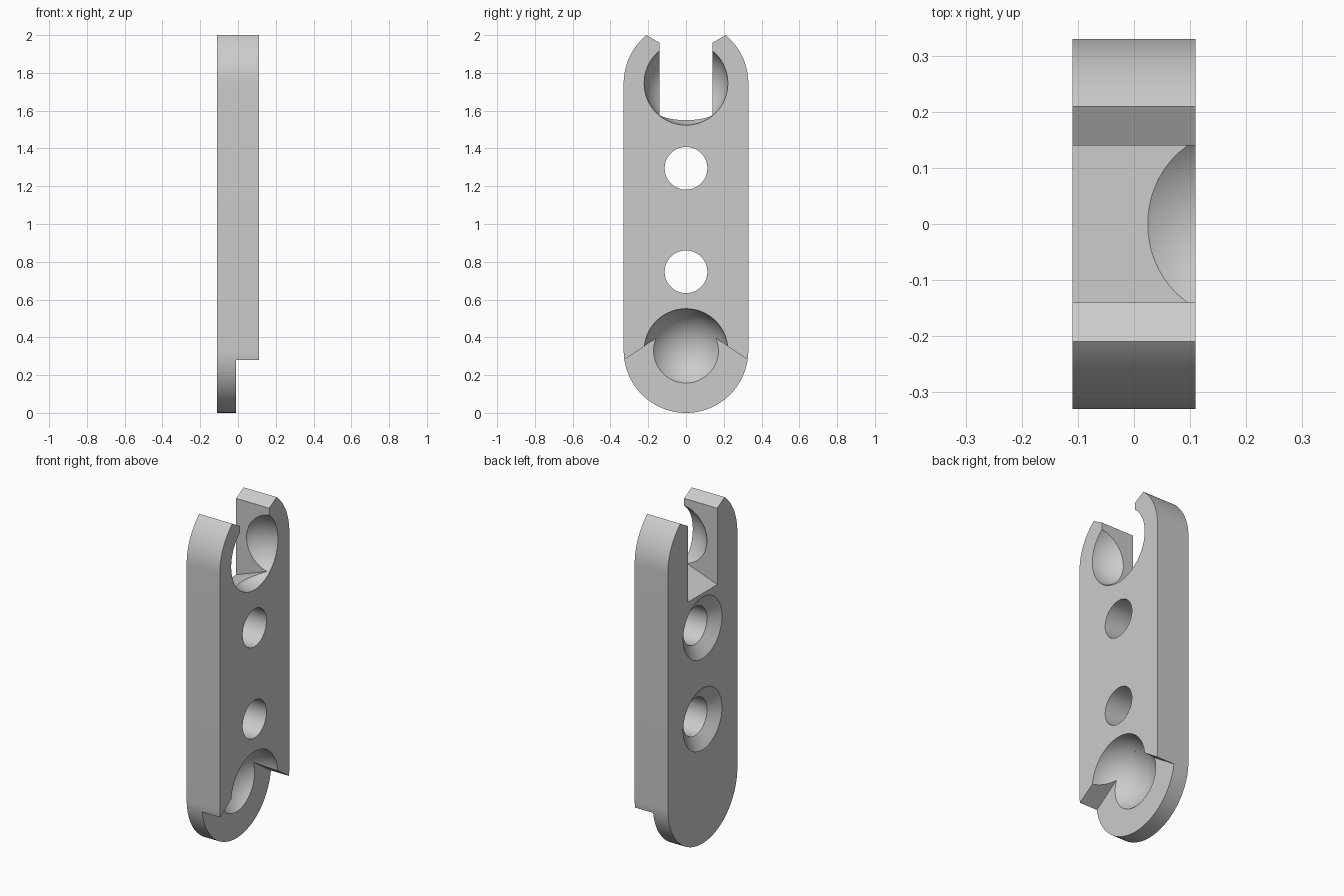
import bpy, bmesh, math
from mathutils import Matrix

if "Cube" in bpy.data.objects:
    bpy.data.objects.remove(bpy.data.objects["Cube"])

HALF_T, R = 0.11, 0.33           # half thickness, end radius
Z_LOW, Z_TOP = 0.33, 1.745       # centres of the rounded ends

grey = bpy.data.materials.new("light grey")
grey.diffuse_color = (0.6, 0.6, 0.6, 1)
grey.use_nodes = True
grey.node_tree.nodes["Principled BSDF"].inputs["Base Color"].default_value = grey.diffuse_color


def add_object(name, bm):
    bmesh.ops.recalc_face_normals(bm, faces=bm.faces)
    mesh = bpy.data.meshes.new(name)
    bm.to_mesh(mesh)
    bm.free()
    mesh.materials.append(grey)
    ob = bpy.data.objects.new(name, mesh)
    bpy.context.collection.objects.link(ob)
    return ob


def prism(name, points, depth):
    """Extrude a closed outline of 3D points along the depth vector."""
    bm = bmesh.new()
    face = bm.faces.new([bm.verts.new(p) for p in points])
    ext = bmesh.ops.extrude_face_region(bm, geom=[face])
    moved = [v for v in ext["geom"] if isinstance(v, bmesh.types.BMVert)]
    bmesh.ops.translate(bm, verts=moved, vec=depth)
    return add_object(name, bm)


def lathe_x(name, profile, z, n=64):
    """Solid of revolution about the x axis at height z, from (x, radius) pairs."""
    bm = bmesh.new()
    rings = [[bm.verts.new((x, r * math.cos(2 * math.pi * i / n),
                            z + r * math.sin(2 * math.pi * i / n)))
              for i in range(n)] for x, r in profile]
    for a, b in zip(rings, rings[1:]):
        for i in range(n):
            j = (i + 1) % n
            bm.faces.new((a[i], a[j], b[j], b[i]))
    bm.faces.new(rings[0])
    bm.faces.new(rings[-1])
    return add_object(name, bm)


def ball(name, z):
    bm = bmesh.new()
    place = Matrix.Translation((0.132, 0, z)) @ Matrix.Rotation(math.pi / 2, 4, 'Y')
    bmesh.ops.create_uvsphere(bm, u_segments=64, v_segments=40, radius=0.223, matrix=place)
    return add_object(name, bm)


# Link plate with rounded ends
N = 48
outline = [(-HALF_T, R * math.cos(math.pi * i / N), Z_TOP + R * math.sin(math.pi * i / N))
           for i in range(N + 1)]
outline += [(-HALF_T, -R * math.cos(math.pi * i / N), Z_LOW - R * math.sin(math.pi * i / N))
            for i in range(N + 1)]
plate = prism("link_plate", outline, (2 * HALF_T, 0, 0))

cutters = []
# Ball sockets at both ends
cutters += [ball("socket_cutter", z) for z in (Z_LOW, Z_TOP)]
# Countersunk screw holes
for z in (0.747, 1.295):
    cutters.append(lathe_x("screw_hole_cutter", [
        (-0.15, 0.2414), (-0.06, 0.113), (0.2, 0.113)], z))
# Slot through the top with a sloping floor
cutters.append(prism("slot_cutter", [
    (-0.2, -0.14, 1.469), (0.2, -0.14, 1.613), (0.2, -0.14, 2.3), (-0.2, -0.14, 2.3)],
    (0, 0.28, 0)))
# Chamfered prong tips
cutters.append(prism("tip_cutter", [
    (-0.2, 0, 1.88), (-0.2, 0.5, 2.165), (-0.2, 0.5, 2.4),
    (-0.2, -0.5, 2.4), (-0.2, -0.5, 2.165)], (0.4, 0, 0)))
# Half-thickness step at the bottom
cutters.append(prism("step_cutter", [
    (-0.01, 0, 0.503), (-0.01, 0.5, 0.163), (-0.01, 0.5, -0.2),
    (-0.01, -0.5, -0.2), (-0.01, -0.5, 0.163)], (0.3, 0, 0)))

bpy.context.view_layer.objects.active = plate
plate.select_set(True)
for cutter in cutters:
    cutter.hide_render = True
    mod = plate.modifiers.new("cut", 'BOOLEAN')
    mod.operation = 'DIFFERENCE'
    mod.solver = 'EXACT'
    mod.object = cutter
    bpy.ops.object.modifier_apply(modifier=mod.name)
    bpy.data.objects.remove(cutter)

bpy.ops.object.shade_smooth_by_angle(angle=math.radians(25))
